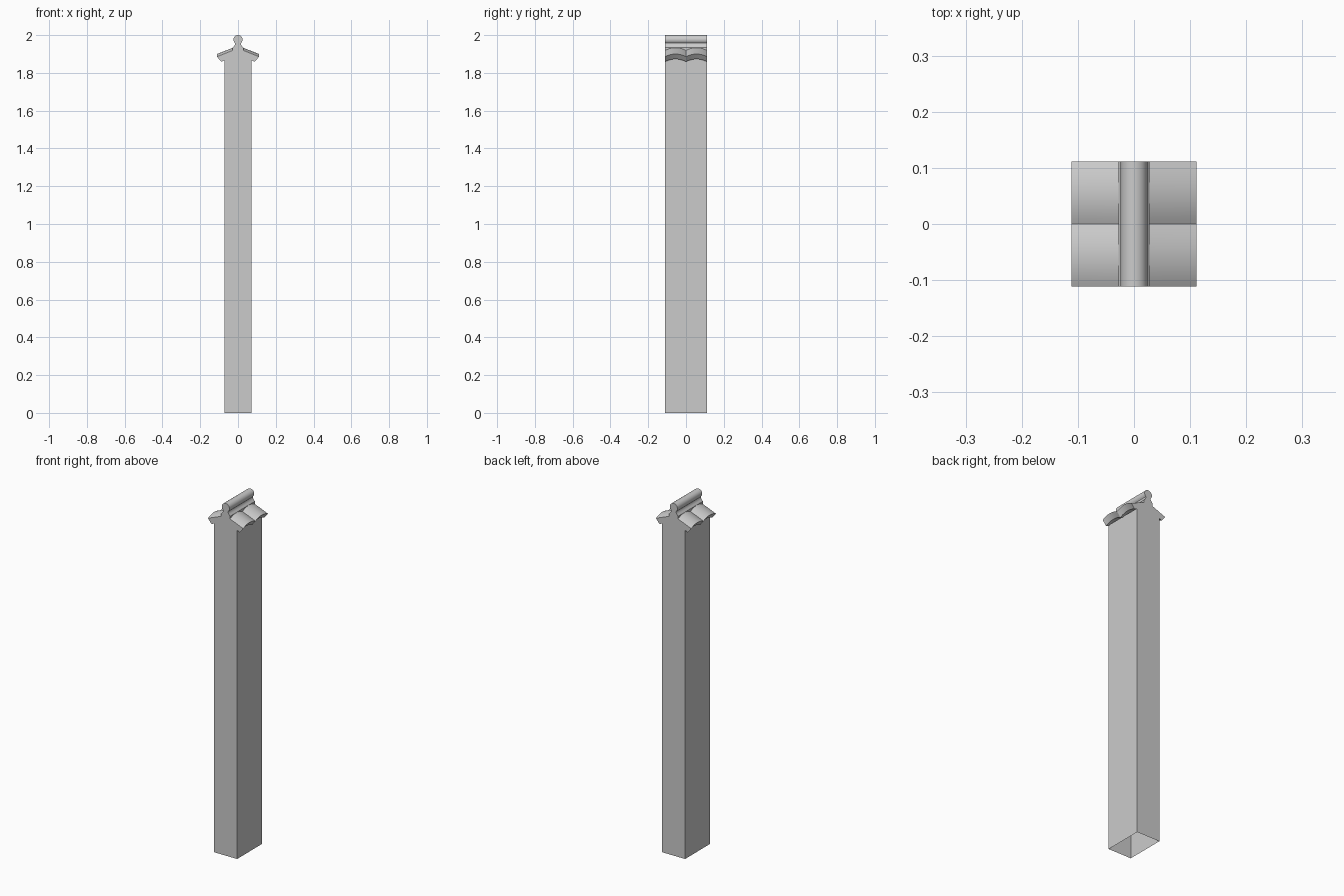
import bpy, math

if "Cube" in bpy.data.objects:
    bpy.data.objects.remove(bpy.data.objects["Cube"])

D = 0.111   # half depth along y
W = 0.072   # half width of the post


def make(name, verts, faces, smooth=True):
    me = bpy.data.meshes.new(name)
    me.from_pydata(verts, [], faces)
    ob = bpy.data.objects.new(name, me)
    bpy.context.collection.objects.link(ob)
    bpy.context.view_layer.objects.active = ob
    for o in bpy.context.selected_objects:
        o.select_set(False)
    ob.select_set(True)
    bpy.ops.object.mode_set(mode='EDIT')
    bpy.ops.mesh.select_all(action='SELECT')
    bpy.ops.mesh.normals_make_consistent(inside=False)
    bpy.ops.object.mode_set(mode='OBJECT')
    if smooth:
        bpy.ops.object.shade_smooth_by_angle(angle=math.radians(35))
    return ob


def prism(name, rings, caps=True, smooth=True):
    # skin a closed tube through a list of equal rings
    n = len(rings[0])
    verts = [v for r in rings for v in r]
    faces = [(k*n+i, k*n+(i+1) % n, (k+1)*n+(i+1) % n, (k+1)*n+i)
             for k in range(len(rings)-1) for i in range(n)]
    if caps:
        faces += [tuple(range(n)), tuple(range(len(verts)-n, len(verts)))]
    return make(name, verts, faces, smooth)


# hollow post with gabled ends, open at the bottom
outline = [(-W, 0), (W, 0), (W, 1.87), (0, 1.905), (-W, 1.87)]
verts = [(x, y, z) for y in (-D, D) for x, z in outline]
make("post", verts, [(0, 1, 2, 3, 4), (5, 6, 7, 8, 9),
                     (1, 2, 7, 6), (0, 4, 9, 5)], smooth=False)

# arched roof tiles, two on each slope
section = [(0, 1.930), (0.111, 1.886), (0.089, 1.859), (0, 1.895)]
N = 12
for side, label in ((1, "right"), (-1, "left")):
    for j, row in enumerate(("front", "back")):
        rings = []
        for i in range(N+1):
            t = i/N
            y = -D + D*(j+t)
            lift = 0.014*(1-(2*t-1)**2)
            rings.append([(side*x, y, z+lift) for x, z in section])
        prism("roof_tile_%s_%s" % (label, row), rings)

# ridge: round cap roll on a flared neck
half = [(0.028, 1.915), (0.028, 1.934), (0.021, 1.942), (0.016, 1.949)]
a0 = -math.radians(50)
M = 20
roll = []
for i in range(M+1):
    a = a0 + (math.pi-2*a0)*i/M
    roll.append((0.024*math.cos(a), 1.976+0.024*math.sin(a)))
profile = half + roll + [(-x, z) for x, z in reversed(half)]
prism("ridge_roll", [[(x, y, z) for x, z in profile] for y in (-D, D)])
